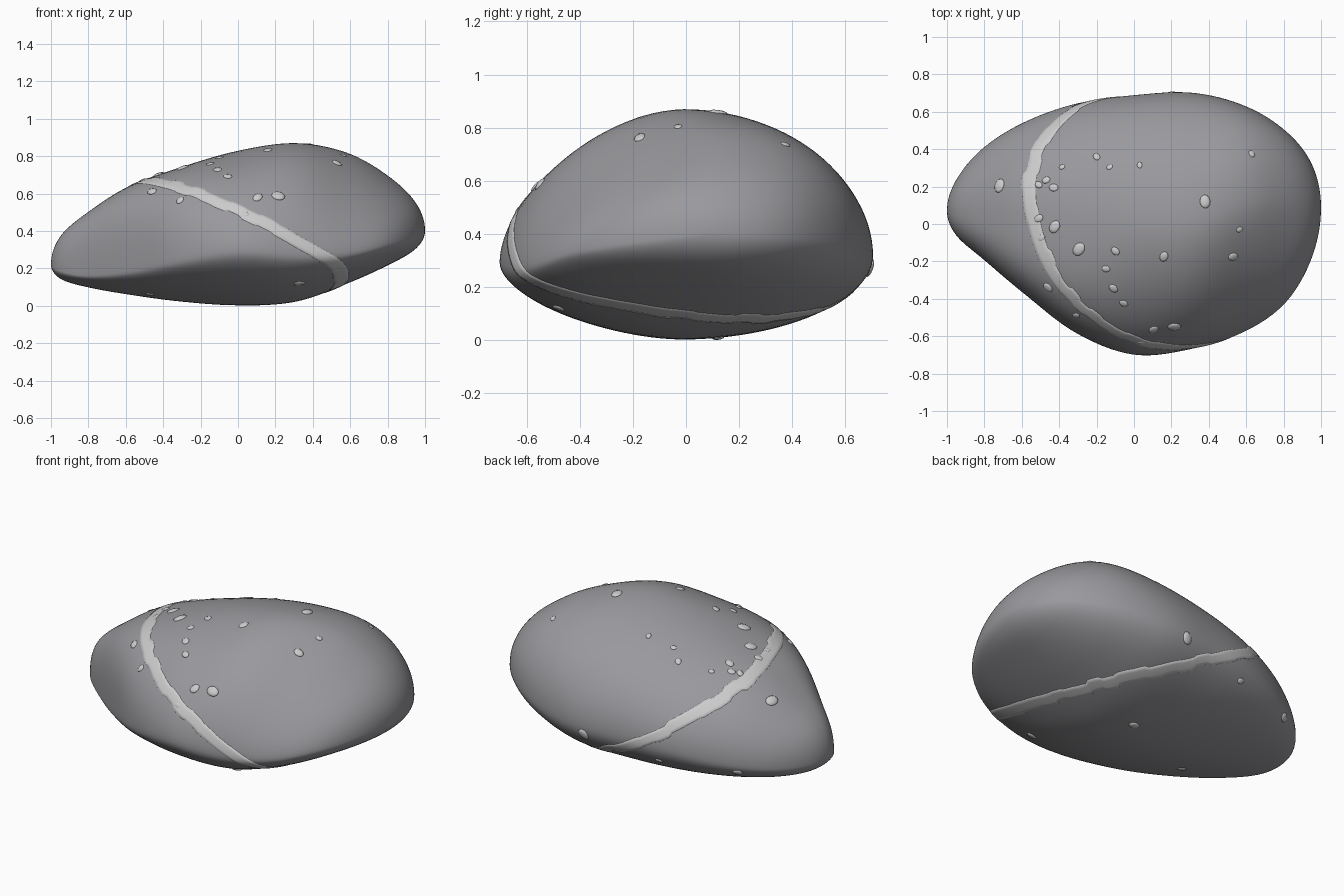
import bpy, bmesh, math, random
from math import sin, cos, pi
from mathutils import Vector, Matrix
from mathutils.bvhtree import BVHTree

if "Cube" in bpy.data.objects:
    bpy.data.objects.remove(bpy.data.objects["Cube"])

random.seed(4)

# Cross-section controls along x, at x = -cos(pi * i / 10)
Z_TOP = [.22, .37, .495, .637, .74, .83, .872, .818, .69, .55, .40]
Z_BOT = [.22, .145, .10, .06, .022, .001, .02, .12, .22, .305, .40]
Y_BACK = [.07, .235, .405, .545, .645, .69, .704, .635, .50, .32, .09]
Y_FRONT = [.07, -.06, -.185, -.372, -.585, -.703, -.67, -.58, -.425, -.18, .09]
Y_CREST = [.07, .07, .06, .05, .02, -.02, -.01, .08, .12, .10, .09]
Z_FRONT = [.22, .185, .16, .18, .24, .29, .27, .28, .33, .37, .40]
Z_BACK = [.22, .21, .22, .25, .29, .31, .32, .35, .38, .39, .40]
P_FRONT = [2, 2.5, 3.1, 3.3, 2.5, 1.78, 1.72, 1.52, 1.55, 1.8, 2]
P_BACK = [2, 2, 2, 2, 1.95, 1.95, 1.95, 2.15, 2.2, 2.1, 2]
P_UNDER = [2, 2, 1.9, 1.8, 1.65, 1.65, 1.75, 1.9, 1.9, 2, 2]


def spline(v, u):
    """Catmull-Rom through evenly spaced values, u in 0..len-1"""
    i = min(int(u), len(v) - 2)
    f = u - i
    b, c = v[i], v[i + 1]
    a = v[i - 1] if i > 0 else 2 * b - c
    d = v[i + 2] if i + 2 < len(v) else 2 * c - b
    return b + .5 * f * (c - a + f * (2 * a - 5 * b + 4 * c - d + f * (3 * (b - c) + d - a)))


def material(name, color):
    m = bpy.data.materials.new(name)
    m.diffuse_color = color
    m.use_nodes = True
    m.node_tree.nodes["Principled BSDF"].inputs["Base Color"].default_value = m.diffuse_color
    return m


def finish(bm, name, mat):
    bmesh.ops.recalc_face_normals(bm, faces=bm.faces[:])
    me = bpy.data.meshes.new(name)
    bm.to_mesh(me)
    for p in me.polygons:
        p.use_smooth = True
    ob = bpy.data.objects.new(name, me)
    bpy.context.collection.objects.link(ob)
    me.materials.append(mat)
    return ob


def bridge(bm, rings, closed_rows=False):
    n = len(rings[0])
    pairs = list(zip(rings, rings[1:])) + ([(rings[-1], rings[0])] if closed_rows else [])
    for a, b in pairs:
        for j in range(n if not closed_rows else n - 1):
            k = (j + 1) % n
            bm.faces.new((a[j], a[k], b[k], b[j]))


stone_mat = material("stone_grey", (.32, .32, .34, 1))
quartz_mat = material("quartz_grey", (.68, .68, .67, 1))

# Stone body: quarter superellipses lofted along x
ROWS, SEG = 72, 112
bm = bmesh.new()
rings = []
for r in range(1, ROWS):
    u = 10 * r / ROWS
    x = -cos(pi * r / ROWS)
    zt, zb, yb, yf, yc, zf, zk, pf, pb, pu = [spline(v, u) for v in (
        Z_TOP, Z_BOT, Y_BACK, Y_FRONT, Y_CREST, Z_FRONT, Z_BACK, P_FRONT, P_BACK, P_UNDER)]
    ring = []
    for j in range(SEG):
        c, s = cos(2 * pi * j / SEG), sin(2 * pi * j / SEG)
        p = (pb if c > 0 else pf) if s > 0 else (1.95 if c > 0 else pu)
        k = (abs(c) ** p + abs(s) ** p) ** (-1 / p)
        c, s = c * k, s * k
        zm = zk if c > 0 else zf
        zm += (((zk + zf) / 2) - zm) * (1 - abs(c))
        y = yc + c * (yb - yc if c > 0 else yc - yf)
        z = zm + s * (zt - zm if s > 0 else zm - zb)
        ring.append(bm.verts.new((x, y, z)))
    rings.append(ring)
bridge(bm, rings)
for x, i, ring in ((-1, 0, rings[0]), (1, 10, rings[-1])):
    tip = bm.verts.new((x, Y_BACK[i], Z_TOP[i]))
    for j in range(SEG):
        bm.faces.new((tip, ring[j], ring[(j + 1) % SEG]))
# relax the loft so the stone reads as water-worn
for _ in range(4):
    bmesh.ops.smooth_vert(bm, verts=[v for v in bm.verts if abs(v.co.x) < .985], factor=.5,
                          use_axis_x=False, use_axis_y=True, use_axis_z=True)
finish(bm, "stone_body", stone_mat)
bvh = BVHTree.FromBMesh(bm)

# Quartz vein: a ragged raised band where a tilted plane meets the surface
n = Vector((.46, .188, .857)).normalized()
center = Vector((0, 0, .322 / .857))
e1 = n.cross(Vector((0, 1, 0))).normalized()
e2 = n.cross(e1)
vm = bmesh.new()
rows = []
STEPS = 180
for i in range(STEPS):
    if i % 4 == 0:
        low, high = random.uniform(.028, .037), random.uniform(.028, .037)
        wob = random.uniform(-.007, .007)
    a = 2 * pi * i / STEPS
    ray = e1 * cos(a) + e2 * sin(a)
    row = []
    for t, lift in ((-1, -.001), (-.95, .002), (-.5, .003), (0, .003),
                    (.5, .003), (.95, .002), (1, -.001)):
        off = wob + t * (high if t > 0 else low)
        hit, nor, _, _ = bvh.ray_cast(center + n * off, ray)
        if nor.dot(ray) < 0:
            nor = -nor
        row.append(vm.verts.new(hit + nor * lift))
    rows.append(row)
bridge(vm, rows, closed_rows=True)
finish(vm, "quartz_vein", quartz_mat)

# Mineral flecks: flattened beads half sunk in the surface
TOP = [(-.72, .205, .036), (-.385, .305, .016), (-.2, .36, .021), (-.13, .305, .017),
       (.03, .315, .017), (.63, .375, .019), (.38, .12, .034), (.565, -.03, .018),
       (.53, -.175, .027), (.16, -.175, .027), (-.1, -.145, .024), (-.15, -.24, .022),
       (-.11, -.345, .025), (-.055, -.425, .023), (-.46, -.34, .028), (-.31, -.49, .022),
       (-.295, -.135, .037), (-.425, -.015, .034), (-.43, .195, .025), (-.47, .235, .022),
       (-.51, .21, .021), (-.51, .03, .025), (-.495, -.075, .021), (.105, -.565, .028),
       (.215, -.55, .034), (.04, -.635, .02)]
BOTTOM = [(.33, -.48, .03), (.1, .12, .03), (-.47, -.15, .025)]
BACK = [(.2, .27, .034), (-.25, .2, .021), (-.68, .19, .027)]
fm = bmesh.new()


def fleck(origin, ray, r):
    hit, nor, _, _ = bvh.ray_cast(Vector(origin), Vector(ray))
    if hit is None:
        return
    if nor.dot(Vector(ray)) > 0:
        nor = -nor
    rot = nor.to_track_quat('Z', 'Y').to_matrix().to_4x4()
    m = (Matrix.Translation(hit - nor * r * .05) @ rot
         @ Matrix.Rotation(random.uniform(0, pi), 4, 'Z')
         @ Matrix.Diagonal((r * 1.1, r * .85, r * .33, 1)))
    bmesh.ops.create_icosphere(fm, subdivisions=2, radius=1, matrix=m)


for x, y, r in TOP:
    fleck((x, y, 2), (0, 0, -1), r)
for x, y, r in BOTTOM:
    fleck((x, y, -1), (0, 0, 1), r)
for x, z, r in BACK:
    fleck((x, 2, z), (0, -1, 0), r)
finish(fm, "mineral_flecks", quartz_mat)
bm.free()
vm.free()
fm.free()
